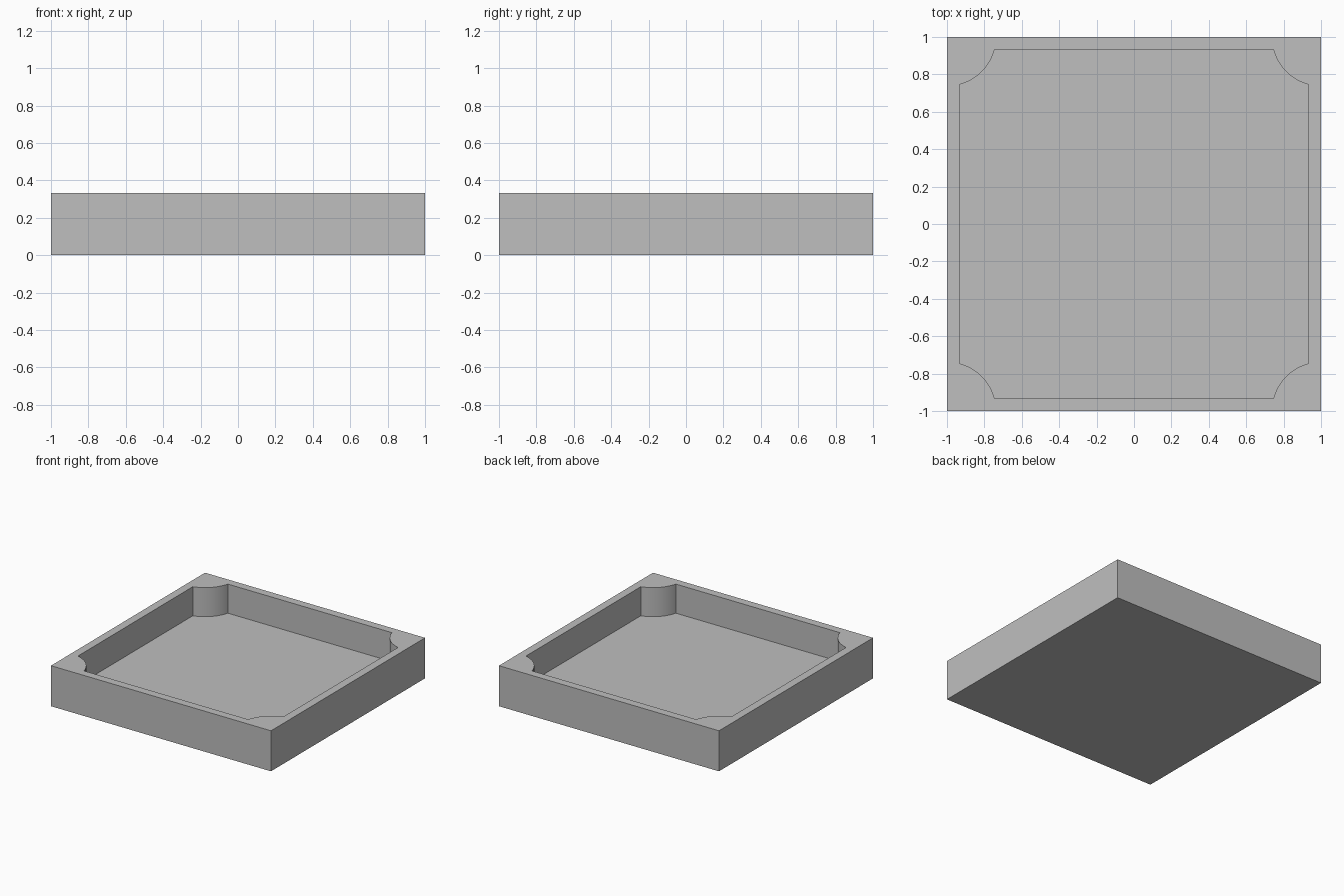
import bpy
import bmesh
from math import pi, asin, cos, sin, radians
from mathutils import Matrix, Vector

cube = bpy.data.objects.get("Cube")
if cube:
    bpy.data.objects.remove(cube, do_unlink=True)

HEIGHT = 0.333
FLOOR = 0.094
WALL = 0.067
POST_RADIUS = 0.263
SEGMENTS = 18

grey = bpy.data.materials.new("plain grey")
grey.use_nodes = True
colour = (0.52, 0.52, 0.52, 1)
grey.diffuse_color = colour
grey.node_tree.nodes["Principled BSDF"].inputs["Base Color"].default_value = colour

# Profiles of one corner: outer edge and round post centred on the outer corner
start = asin(WALL / POST_RADIUS)
side = 1 - POST_RADIUS * cos(start)
corner_outer = [(1, side), (1, 1), (side, 1)]
corner_inner = []
for i in range(SEGMENTS + 1):
    a = pi / 2 - start + (2 * start - pi / 2) * i / SEGMENTS
    corner_inner.append((1 - POST_RADIUS * cos(a), 1 - POST_RADIUS * sin(a)))

bm = bmesh.new()


def ring(points, z):
    """Repeat the corner profile around the four corners, at one height."""
    return [[bm.verts.new(Matrix.Rotation(k * pi / 2, 3, "Z") @ Vector((x, y, z)))
             for x, y in points] for k in range(4)]


def flat(corners):
    return [v for corner in corners for v in corner]


def skirt(upper, lower):
    """Join two rings with upright faces."""
    up, low = flat(upper), flat(lower)
    for i in range(len(up)):
        bm.faces.new((up[i - 1], up[i], low[i], low[i - 1]))


outer_base = ring(corner_outer, 0)
outer_top = ring(corner_outer, HEIGHT)
inner_top = ring(corner_inner, HEIGHT)
inner_floor = ring(corner_inner, FLOOR)

# Outer sides, inner walls with posts, underside and floor
skirt(outer_top, outer_base)
skirt(inner_top, inner_floor)
bm.faces.new(flat(outer_base))
bm.faces.new(flat(inner_floor))

# Rim: post tops and the narrow strips between them
for k in range(4):
    bm.faces.new(outer_top[k] + inner_top[k][::-1])
    bm.faces.new((outer_top[k - 1][-1], outer_top[k][0],
                  inner_top[k][0], inner_top[k - 1][-1]))

bmesh.ops.recalc_face_normals(bm, faces=bm.faces)
mesh = bpy.data.meshes.new("tray")
bm.to_mesh(mesh)
bm.free()
mesh.materials.append(grey)

tray = bpy.data.objects.new("tray", mesh)
bpy.context.collection.objects.link(tray)
bpy.ops.object.select_all(action="DESELECT")
tray.select_set(True)
bpy.context.view_layer.objects.active = tray
bpy.ops.object.shade_smooth_by_angle(angle=radians(30))
